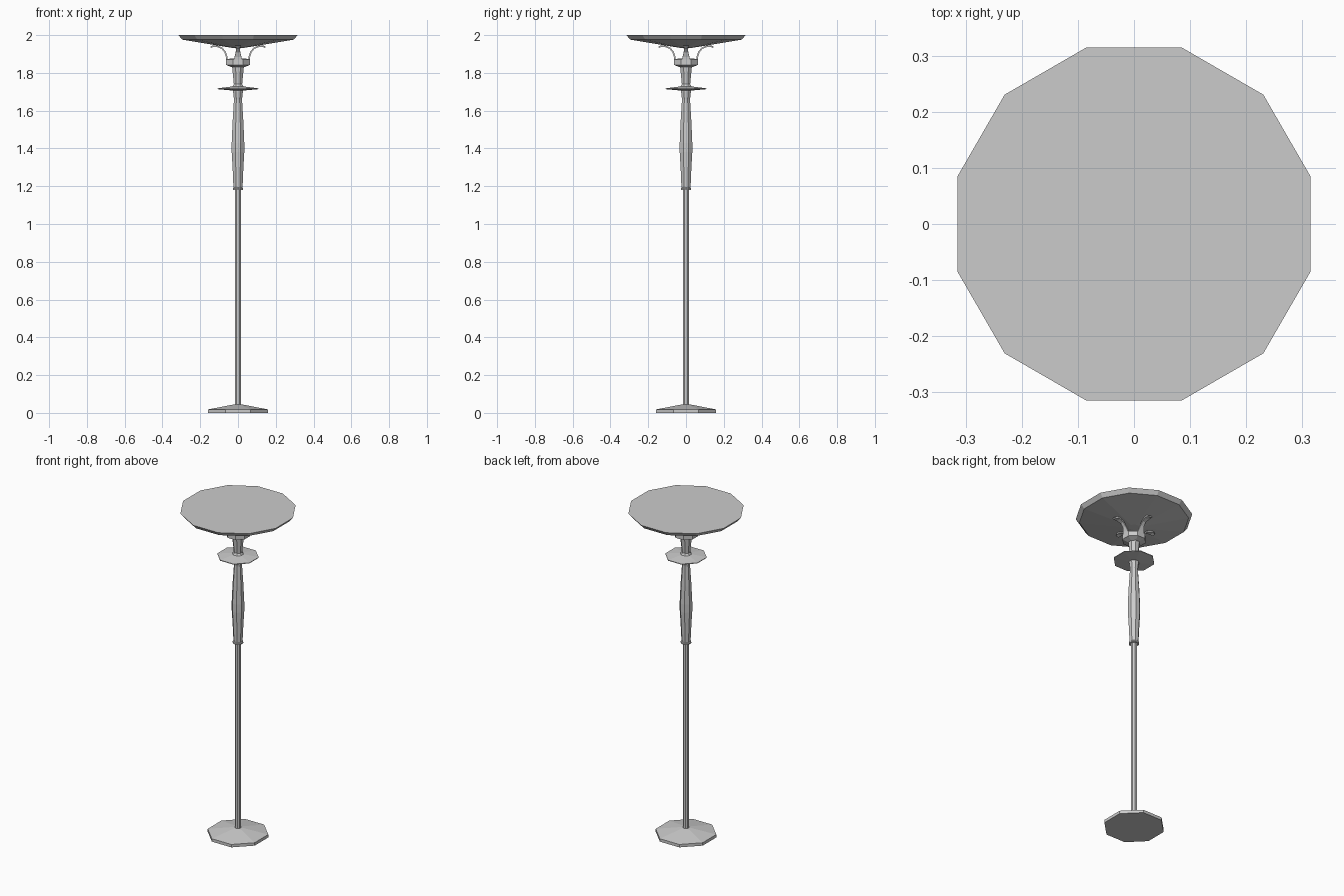
import bpy, bmesh, math
from mathutils import Matrix, Vector

if "Cube" in bpy.data.objects:
    bpy.data.objects.remove(bpy.data.objects["Cube"])


def lathe(name, profile, sides):
    """Closed faceted turning from (radius, z) pairs, flats facing the axes."""
    bm = bmesh.new()
    rings = []
    for r, z in profile:
        ring = []
        for i in range(sides):
            a = 2 * math.pi * (i + 0.5) / sides
            ring.append(bm.verts.new((r * math.cos(a), r * math.sin(a), z)))
        rings.append(ring)
    for lo, hi in zip(rings, rings[1:]):
        for i in range(sides):
            j = (i + 1) % sides
            bm.faces.new((lo[i], lo[j], hi[j], hi[i]))
    bm.faces.new(rings[0][::-1])
    bm.faces.new(rings[-1])
    return finish(name, bm)


def finish(name, bm):
    bmesh.ops.recalc_face_normals(bm, faces=bm.faces)
    mesh = bpy.data.meshes.new(name)
    bm.to_mesh(mesh)
    bm.free()
    obj = bpy.data.objects.new(name, mesh)
    bpy.context.collection.objects.link(obj)
    return obj


def arm(name, path, angle):
    """Flat strap swept along (radius, z, half width) points."""
    bm = bmesh.new()
    rings = []
    for i, (r, z, w) in enumerate(path):
        a, b = path[max(i - 1, 0)], path[min(i + 1, len(path) - 1)]
        t = Vector((b[0] - a[0], b[1] - a[1])).normalized() * 0.004
        rings.append([bm.verts.new((r + s * -t.y, y, z + s * t.x))
                      for s, y in ((-1, -w), (-1, w), (1, w), (1, -w))])
    for lo, hi in zip(rings, rings[1:]):
        for i in range(4):
            j = (i + 1) % 4
            bm.faces.new((lo[i], lo[j], hi[j], hi[i]))
    bm.faces.new(rings[0][::-1])
    bm.faces.new(rings[-1])
    bm.transform(Matrix.Rotation(angle, 4, 'Z'))
    return finish(name, bm)


# Foot and pole
lathe("base", [(0.173, 0.0), (0.173, 0.018), (0.022, 0.045)], 8)
lathe("pole", [(0.018, 0.04), (0.018, 1.19)], 8)

# Turned grip above the pole
lathe("grip", [(0.030, 1.18), (0.030, 1.188), (0.026, 1.192), (0.031, 1.30),
               (0.036, 1.38), (0.036, 1.43), (0.031, 1.54), (0.023, 1.66),
               (0.028, 1.70), (0.028, 1.71)], 8)

# Drip disc, neck and collar
lathe("disc", [(0.035, 1.707), (0.118, 1.714), (0.118, 1.718), (0.035, 1.728)], 8)
lathe("neck", [(0.034, 1.725), (0.024, 1.74), (0.028, 1.78), (0.034, 1.835)], 8)
lathe("collar", [(0.036, 1.83), (0.068, 1.842), (0.068, 1.872), (0.04, 1.876)], 8)

# Four curling supports under the bowl
curl = [(0.058, 1.865, 0.024), (0.060, 1.885, 0.018), (0.068, 1.910, 0.012),
        (0.085, 1.931, 0.011), (0.110, 1.941, 0.016), (0.130, 1.942, 0.016),
        (0.145, 1.936, 0.008)]
for k in range(4):
    arm(f"bowl_support_{k + 1}", curl, k * math.pi / 2)

# Shallow bowl with a closed top
lathe("bowl", [(0.03, 1.932), (0.306, 1.976), (0.326, 2.0)], 12)
